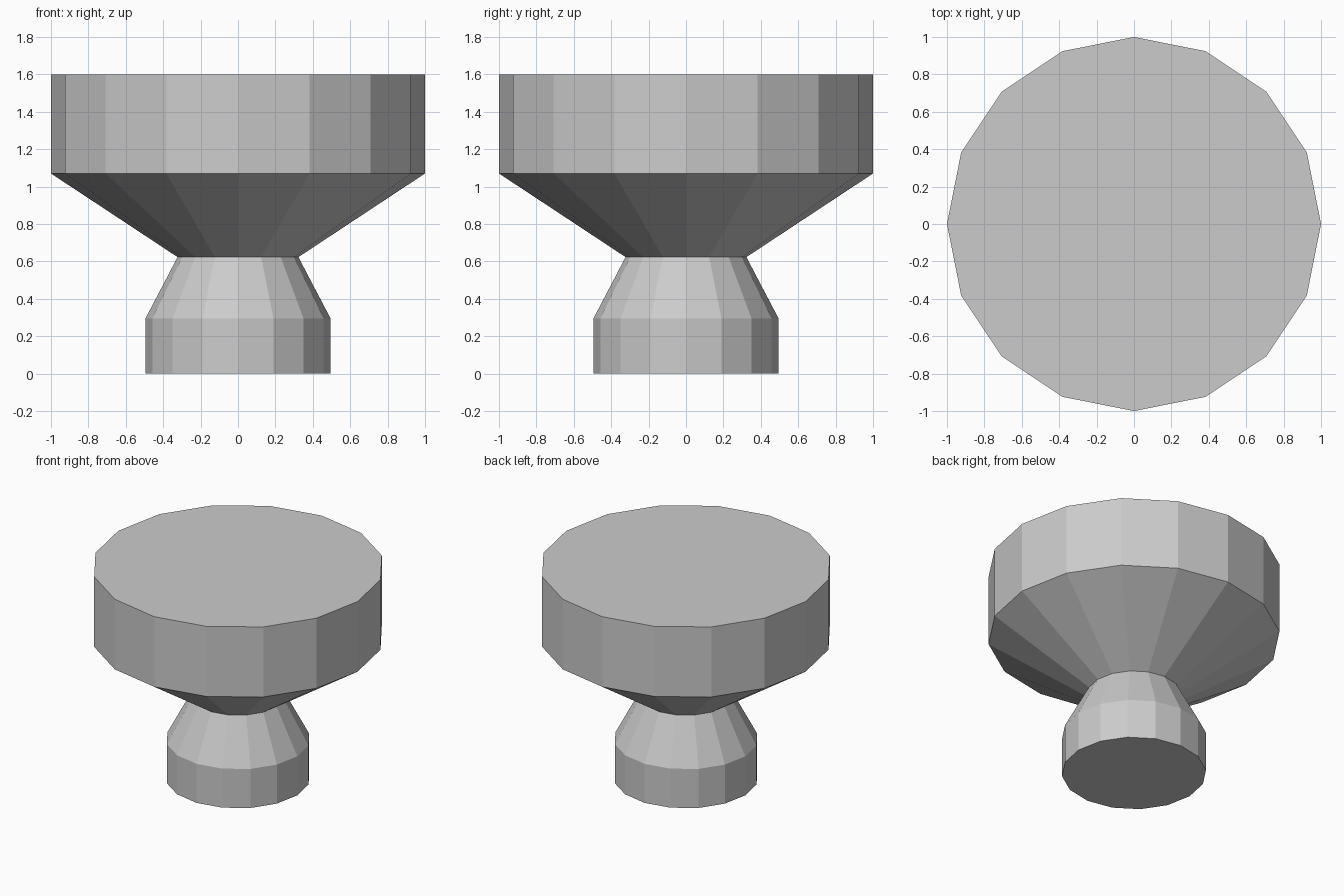
import bpy, bmesh
from math import cos, sin, tau

if "Cube" in bpy.data.objects:
    bpy.data.objects.remove(bpy.data.objects["Cube"])

SIDES = 16


def lathe(name, profile):
    """Flat-faced solid of revolution from (radius, height) points, capped at both ends."""
    bm = bmesh.new()
    rings = [[bm.verts.new((r * cos(tau * i / SIDES), r * sin(tau * i / SIDES), z))
              for i in range(SIDES)] for r, z in profile]
    for low, high in zip(rings, rings[1:]):
        for i in range(SIDES):
            j = (i + 1) % SIDES
            bm.faces.new((low[i], low[j], high[j], high[i]))
    bm.faces.new(rings[0][::-1])
    bm.faces.new(rings[-1])
    mesh = bpy.data.meshes.new(name)
    bm.to_mesh(mesh)
    bm.free()
    obj = bpy.data.objects.new(name, mesh)
    bpy.context.collection.objects.link(obj)
    return obj


# Foot, tapered neck, flared underside and thick round head in one profile
lathe("pedestal_knob", [(0.495, 0), (0.495, 0.295), (0.323, 0.623), (1, 1.07), (1, 1.6)])
